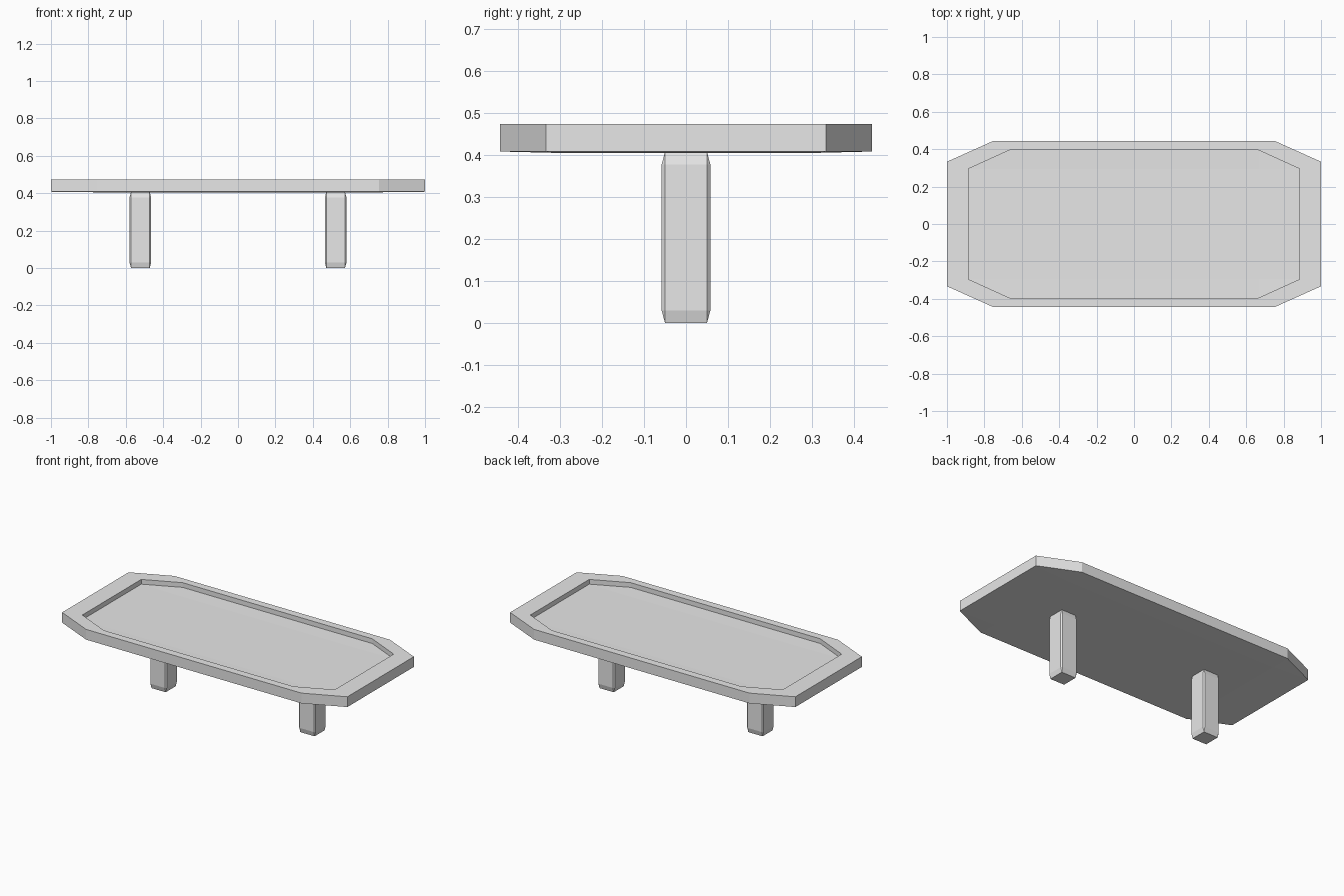
import bpy
import bmesh

cube = bpy.data.objects.get("Cube")
if cube:
    bpy.data.objects.remove(cube, do_unlink=True)

grey = bpy.data.materials.new("light grey")
grey.use_nodes = True
grey.diffuse_color = (0.8, 0.8, 0.8, 1)
grey.node_tree.nodes["Principled BSDF"].inputs["Base Color"].default_value = (0.8, 0.8, 0.8, 1)


def finish(bm, name, location=(0, 0, 0)):
    bmesh.ops.recalc_face_normals(bm, faces=bm.faces)
    mesh = bpy.data.meshes.new(name)
    bm.to_mesh(mesh)
    bm.free()
    mesh.materials.append(grey)
    obj = bpy.data.objects.new(name, mesh)
    obj.location = location
    bpy.context.collection.objects.link(obj)


def ring(bm, x, y, cx, cy, z):
    """Rectangle x by y with clipped corners, counter-clockwise."""
    pts = [(x, -cy), (x, cy), (cx, y), (-cx, y), (-x, cy), (-x, -cy), (-cx, -y), (cx, -y)]
    return [bm.verts.new((px, py, z)) for px, py in pts]


def bridge(bm, a, b):
    for i in range(8):
        j = (i + 1) % 8
        bm.faces.new((a[i], a[j], b[j], b[i]))


def panel(bm, r, cx, cy, z):
    """Fill a ring with a slightly sunken centre, side strips and corner triangles."""
    c = [bm.verts.new((px, py, z)) for px, py in ((cx, -cy), (cx, cy), (-cx, cy), (-cx, -cy))]
    bm.faces.new(c)
    for k in range(4):
        n = (k + 1) % 4
        bm.faces.new((r[2 * k], r[2 * k + 1], c[n], c[k]))
        bm.faces.new((r[2 * k + 1], r[(2 * k + 2) % 8], c[n]))


# Tabletop: clipped slab with a raised rim around a recessed tray
bm = bmesh.new()
bottom = ring(bm, 1, 0.443, 0.755, 0.333, 0.408)
top = ring(bm, 1, 0.443, 0.755, 0.333, 0.473)
rim = ring(bm, 0.885, 0.395, 0.665, 0.295, 0.473)
floor = ring(bm, 0.885, 0.395, 0.665, 0.295, 0.443)
for a, b in ((bottom, top), (top, rim), (rim, floor)):
    bridge(bm, a, b)
panel(bm, floor, 0.665, 0.295, 0.441)
panel(bm, bottom, 0.755, 0.32, 0.405)
finish(bm, "tabletop")

# Legs: chamfered posts with longer chamfers at the ends
HALF, CHAMFER, HEIGHT, TAPER = 0.058, 0.008, 0.407, 0.03
for name, x in (("right_leg", -0.522), ("left_leg", 0.522)):
    bm = bmesh.new()
    bmesh.ops.create_cube(bm, size=2 * HALF)
    bmesh.ops.bevel(bm, geom=bm.edges[:], offset=CHAMFER, segments=1, affect='EDGES')
    for v in bm.verts:
        inset = 0 if abs(v.co.z) > HALF - CHAMFER / 2 else TAPER
        v.co.z = HEIGHT - inset if v.co.z > 0 else inset
    finish(bm, name, (x, 0, 0))
